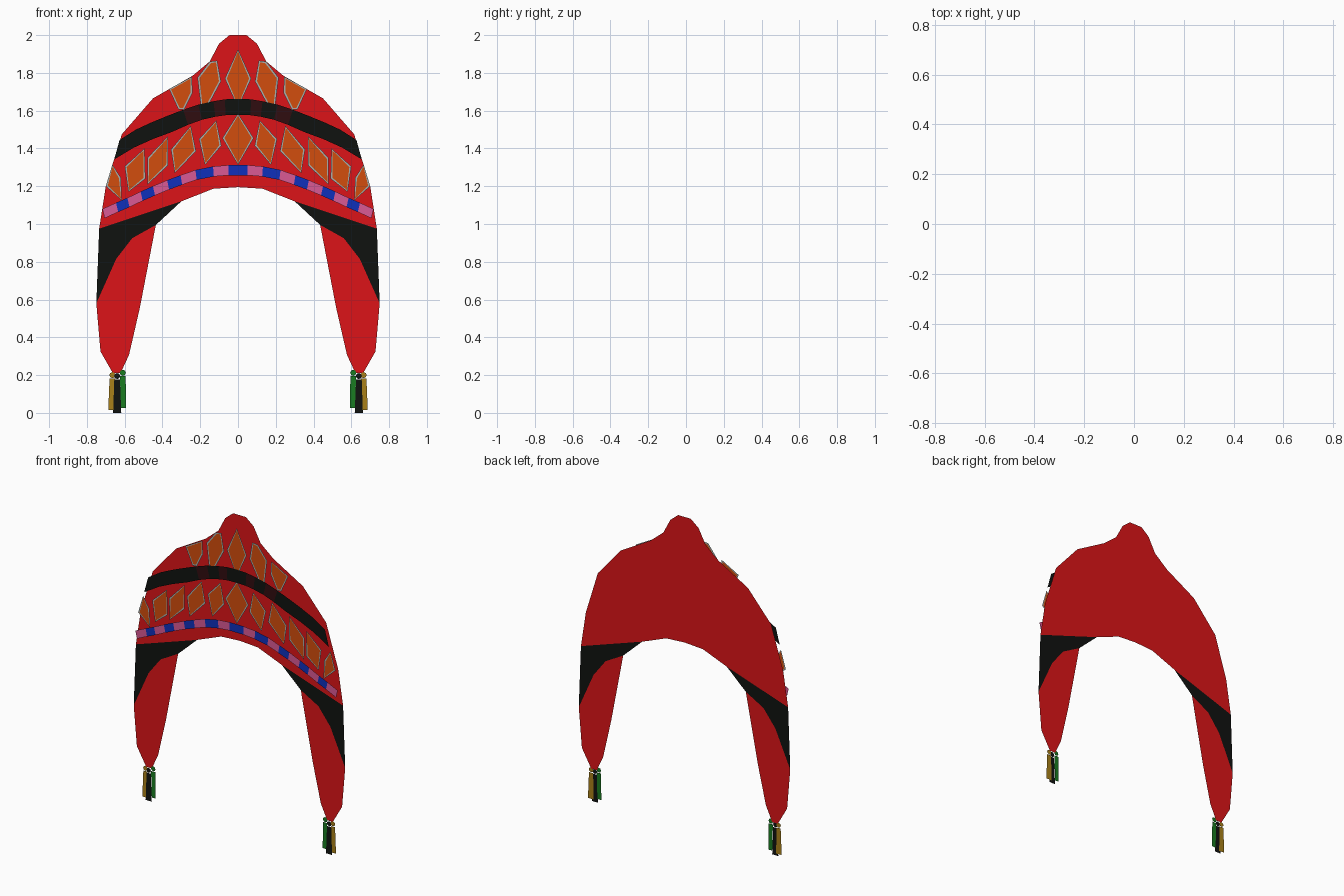
import bpy, bmesh, math

def material(name, rgb):
    m = bpy.data.materials.new(name)
    m.diffuse_color = (*rgb, 1)
    return m

RED = material("red", (0.72, 0.007, 0.009))
BLACK = material("black", (0.005, 0.006, 0.005))
MAROON = material("maroon", (0.03, 0.004, 0.005))
ORANGE = material("orange", (0.65, 0.075, 0.004))
GREY = material("grey", (0.4, 0.42, 0.4))
BLUE = material("blue", (0.005, 0.03, 0.5))
PINK = material("pink", (0.7, 0.1, 0.3))
GOLD = material("gold", (0.4, 0.22, 0.01))
GREEN = material("green", (0.01, 0.2, 0.015))

BACK, FRONT = 0.015, -0.012

def mirror(pts):
    return [(-x, z) for x, z in reversed(pts)]

def sheet(name, polys, y, mats, border=0):
    """Flat polygons facing the front; polys holds (points, material index)."""
    bm = bmesh.new()
    for pts, mi in polys:
        f = bm.faces.new([bm.verts.new((x, y, z)) for x, z in pts])
        f.material_index = mi
        f.normal_update()
        if f.normal.y > 0:
            f.normal_flip()
    if border:
        ring = bmesh.ops.inset_individual(bm, faces=bm.faces[:], thickness=border)["faces"]
        for f in ring:
            f.material_index = 1
    bmesh.ops.remove_doubles(bm, verts=bm.verts, dist=1e-5)
    me = bpy.data.meshes.new(name)
    bm.to_mesh(me)
    bm.free()
    for m in mats:
        me.materials.append(m)
    ob = bpy.data.objects.new(name, me)
    bpy.context.collection.objects.link(ob)
    return ob

def both(polys):
    return polys + [(mirror(p), m) for p, m in polys]

# Cap
cap = [(0.045, 2.0), (0.10, 1.955), (0.15, 1.86), (0.24, 1.785), (0.45, 1.665),
       (0.615, 1.475), (0.70, 1.20), (0.735, 0.975), (0.30, 1.12), (0.13, 1.187)]
sheet("cap", [(cap + [(0, 1.195)] + mirror(cap), 0)], BACK, [RED])

# Dark patches and ear flaps
curve = [(0.435, 0.995), (0.56, 0.925), (0.645, 0.815), (0.75, 0.58)]
sheet("flap_patches", both([([(0.735, 0.975), (0.30, 1.12)] + curve, 0)]), BACK, [BLACK])
flap = curve + [(0.728, 0.325), (0.662, 0.21), (0.622, 0.21), (0.577, 0.307), (0.52, 0.555)]
sheet("ear_flaps", both([(flap, 0)]), BACK, [RED])

# Upper dark band
top = [(0, 1.663), (0.07, 1.66), (0.13, 1.65), (0.21, 1.632), (0.29, 1.605),
       (0.38, 1.57), (0.46, 1.537), (0.54, 1.50), (0.627, 1.445)]
low = [(0, 1.578), (0.065, 1.576), (0.12, 1.568), (0.19, 1.552), (0.265, 1.525),
       (0.35, 1.487), (0.45, 1.45), (0.55, 1.405), (0.655, 1.342)]
sheet("upper_band", both([([top[i], top[i + 1], low[i + 1], low[i]], 1 if i in (1, 3) else 0)
                          for i in range(len(top) - 1)]), FRONT - 0.003, [BLACK, MAROON])

# Lower band of blue and pink blocks
mid = [(0, 1.285), (0.05, 1.285), (0.13, 1.278), (0.222, 1.26), (0.30, 1.233), (0.37, 1.207),
       (0.445, 1.176), (0.51, 1.147), (0.58, 1.114), (0.64, 1.088), (0.712, 1.055)]
edge = []
for i, (x, z) in enumerate(mid):
    a, b = mid[max(i - 1, 0)], mid[min(i + 1, len(mid) - 1)]
    t = math.atan2(b[1] - a[1], b[0] - a[0]) if i else 0
    dx, dz = -math.sin(t) * 0.027, math.cos(t) * 0.027
    edge.append(((x + dx * 0.5, z + dz), (x - dx * 0.5, z - dz)))
sheet("lower_band", both([([edge[i][0], edge[i + 1][0], edge[i + 1][1], edge[i][1]], i % 2)
                          for i in range(len(mid) - 1)]), FRONT - 0.003, [BLUE, PINK])

# Diamonds with pale borders
upper = [[(0.11, 1.865), (0.15, 1.86), (0.215, 1.775), (0.195, 1.61), (0.17, 1.605), (0.09, 1.755)],
         [(0.245, 1.78), (0.365, 1.715), (0.315, 1.605), (0.285, 1.605), (0.24, 1.695)]]
lower = [[(0.115, 1.548), (0.207, 1.45), (0.175, 1.312), (0.088, 1.415)],
         [(0.25, 1.52), (0.355, 1.395), (0.335, 1.27), (0.222, 1.385)],
         [(0.37, 1.465), (0.48, 1.35), (0.478, 1.21), (0.37, 1.31)],
         [(0.495, 1.40), (0.60, 1.305), (0.58, 1.17), (0.49, 1.24)],
         [(0.625, 1.325), (0.665, 1.315), (0.70, 1.195), (0.695, 1.14), (0.612, 1.125)]]
lower[-1] = [(0.665, 1.315), (0.70, 1.2), (0.615, 1.125), (0.62, 1.245)]
centre_a = [(0, 1.925), (0.07, 1.77), (0, 1.615), (-0.07, 1.77)]
centre_b = [(0, 1.585), (0.083, 1.455), (0, 1.313), (-0.083, 1.455)]
sheet("upper_diamonds", [(centre_a, 0)] + both([(p, 0) for p in upper]), FRONT, [ORANGE, GREY], 0.011)
sheet("lower_diamonds", [(centre_b, 0)] + both([(p, 0) for p in lower]), FRONT, [ORANGE, GREY], 0.011)

# Tassels: knot and tapered strands
def tassel(name, mat, x, z, x0, x1, zb, y):
    knot = [(x + 0.016 * math.cos(k * math.pi / 4), z + 0.016 * math.sin(k * math.pi / 4)) for k in range(8)]
    body = [(x - 0.015, z - 0.018), (x + 0.015, z - 0.018), (x1, zb), (x0, zb)]
    sheet(name, both([(knot, 0), (body, 0)]), y, [mat])

tassel("gold_tassels", GOLD, 0.665, 0.20, 0.648, 0.687, 0.014, BACK - 0.003)
tassel("green_tassels", GREEN, 0.61, 0.212, 0.592, 0.62, 0.025, BACK - 0.003)
tassel("black_tassels", BLACK, 0.64, 0.195, 0.618, 0.661, 0.0, BACK - 0.006)
